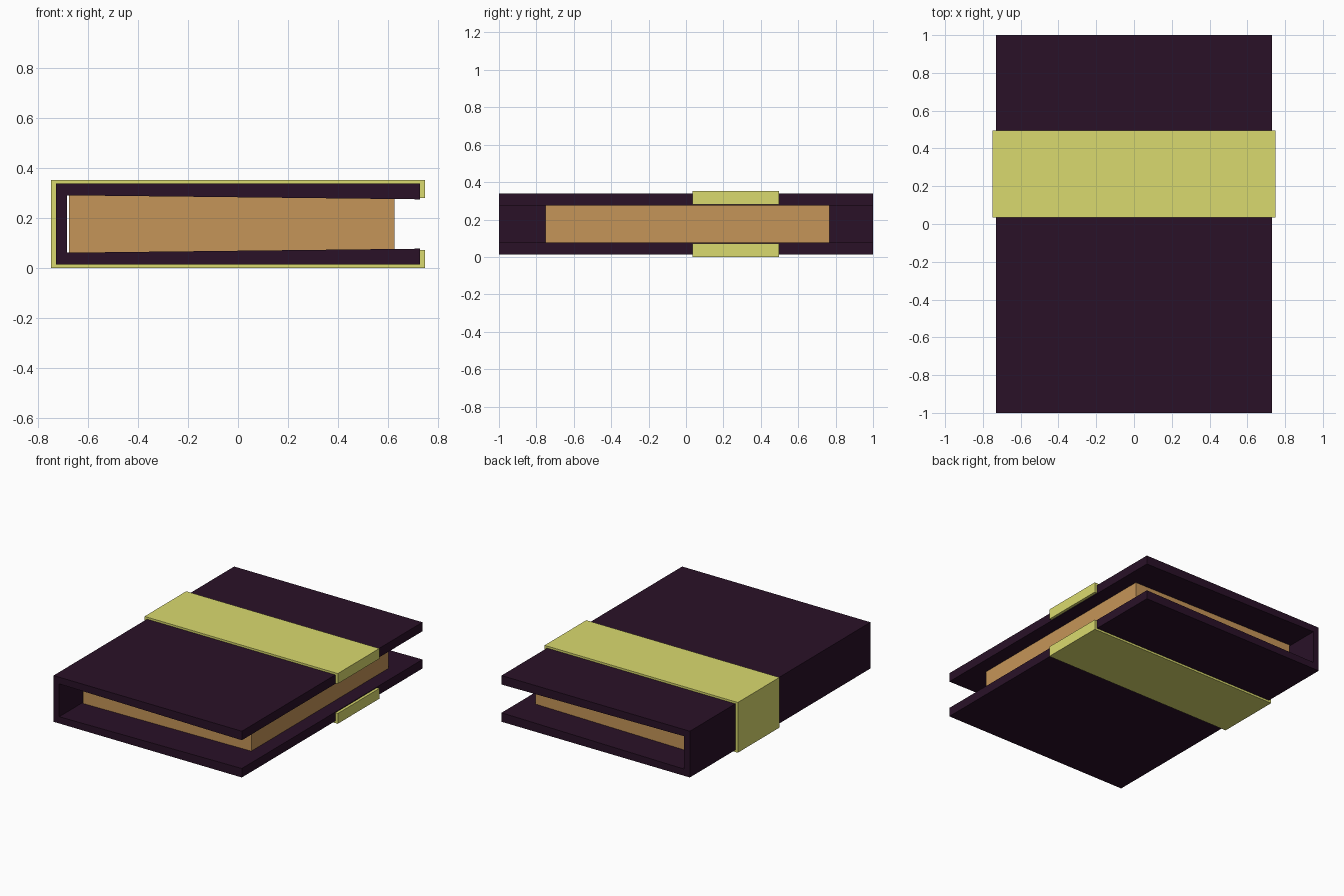
import bpy

old = bpy.data.objects.get("Cube")
if old:
    bpy.data.objects.remove(old)

MID = 0.176  # height of the mirror plane


def material(name, rgb):
    mat = bpy.data.materials.new(name)
    mat.use_nodes = True
    colour = (*rgb, 1.0)
    mat.diffuse_color = colour
    mat.node_tree.nodes["Principled BSDF"].inputs["Base Color"].default_value = colour
    return mat


def mirrored_extrusion(name, lower, y0, y1, mat):
    """Mirror the lower half of an x-z outline about MID and push it from y0 to y1."""
    profile = lower + [(x, 2 * MID - z) for x, z in reversed(lower)]
    n = len(profile)
    verts = [(x, y, z) for y in (y0, y1) for x, z in profile]
    faces = [tuple(range(n)), tuple(reversed(range(n, 2 * n)))]
    faces += [(i, n + i, n + (i + 1) % n, (i + 1) % n) for i in range(n)]
    mesh = bpy.data.meshes.new(name)
    mesh.from_pydata(verts, [], faces)
    mesh.materials.append(mat)
    obj = bpy.data.objects.new(name, mesh)
    bpy.context.collection.objects.link(obj)


# Cover: spine and two boards that thicken towards the open edge
mirrored_extrusion(
    "cover",
    [(-0.73, 0.014), (0.73, 0.014), (0.73, 0.077), (-0.686, 0.061)],
    -1.0, 1.0, material("dark plum", (0.0225, 0.0055, 0.0205)))

# Page block: fills the tapering space between the boards, with a slit at the spine
mirrored_extrusion(
    "page_block",
    [(-0.678, 0.0611), (0.628, 0.0758)],
    -0.75, 0.767, material("tan paper", (0.56, 0.30, 0.098)))

# Band: wraps the spine and both boards, with lips over the open edge
mirrored_extrusion(
    "wrap_band",
    [(-0.749, 0.0), (0.749, 0.0), (0.749, 0.072), (0.73, 0.072),
     (0.73, 0.014), (-0.73, 0.014)],
    0.035, 0.496, material("olive yellow", (0.70, 0.70, 0.157)))
